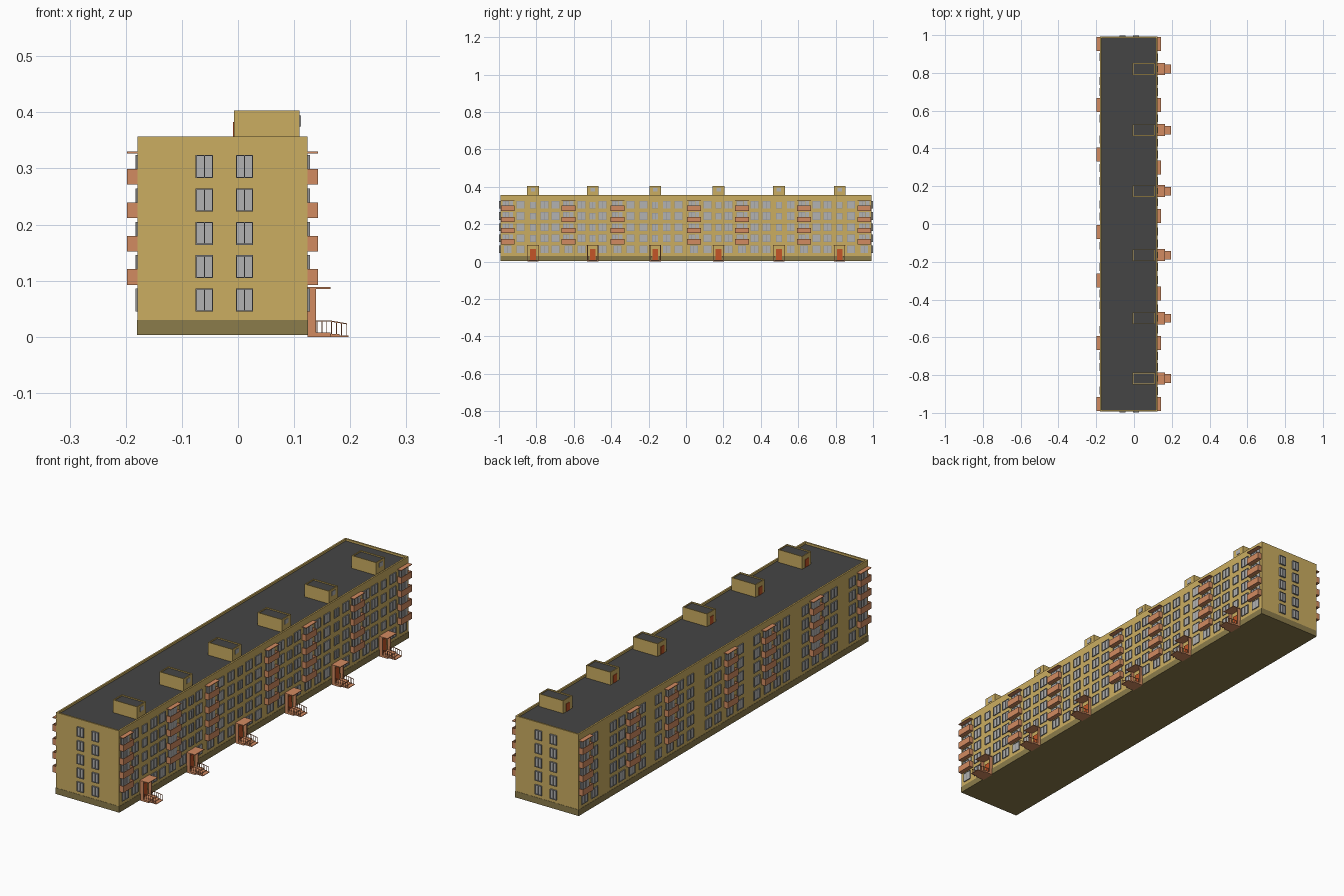
import bpy, bmesh

if "Cube" in bpy.data.objects:
    bpy.data.objects.remove(bpy.data.objects["Cube"])

XR, XL, YE = 0.124, -0.179, 0.992      # wall planes
FLOOR, Z0, WH = 0.0595, 0.045, 0.041   # storey pitch, first sill, window height
COL = {
    "ochre": (0.60, 0.42, 0.12, 1), "plinth": (0.26, 0.20, 0.07, 1),
    "roof": (0.06, 0.06, 0.06, 1), "orange": (0.65, 0.26, 0.12, 1),
    "red": (0.55, 0.09, 0.02, 1), "glass": (0.45, 0.45, 0.45, 1),
    "frame": (0.30, 0.30, 0.30, 1),
}
parts = {}


def box(name, col, x0, x1, y0, y1, z0, z1, dz=0):
    """Add a box to the named part; dz raises the x1 end to slope it."""
    bm = parts.setdefault((name, col), bmesh.new())
    v = [bm.verts.new((x, y, z + (dz if x == x1 else 0)))
         for z in (z0, z1) for x, y in ((x0, y0), (x1, y0), (x1, y1), (x0, y1))]
    for f in ((3, 2, 1, 0), (4, 5, 6, 7), (0, 1, 5, 4),
              (1, 2, 6, 5), (2, 3, 7, 6), (3, 0, 4, 7)):
        bm.faces.new([v[i] for i in f])


def wall_box(side, name, col, u0, u1, d0, d1, z0, z1):
    """Box on a wall: u along the wall, d outward from it."""
    if side == "right":
        box(name, col, XR + d0, XR + d1, u0, u1, z0, z1)
    elif side == "left":
        box(name, col, XL - d1, XL - d0, -u1, -u0, z0, z1)
    elif side == "back":
        box(name, col, u0, u1, YE + d0, YE + d1, z0, z1)
    else:
        box(name, col, u0, u1, -YE - d1, -YE - d0, z0, z1)


def window(side, u, z0, w=0.042, h=WH, d=0.004):
    a, b, t = u - w / 2, u + w / 2, 0.002
    wall_box(side, "window_panes", "glass", a + t, b - t, -0.001, d * 0.5, z0 + t, z0 + h - t)
    for p, q in ((a, a + t), (b - t, b), (u - t / 2, u + t / 2)):
        wall_box(side, "window_frames", "frame", p, q, 0, d, z0, z0 + h)
    for z in (z0, z0 + h - t):
        wall_box(side, "window_frames", "frame", a, b, 0, d, z, z + t)


def tray_roof(name, roof, x0, x1, y0, y1, z0, z1, depth, t):
    """Block with a dark roof sunk inside a parapet."""
    zr = z1 - depth
    box(name, "ochre", x0, x1, y0, y1, z0, zr - 0.001)
    box(roof, "roof", x0 + t, x1 - t, y0 + t, y1 - t, zr - 0.001, zr)
    for p, q in ((x0, x0 + t), (x1 - t, x1)):
        box(name + "_parapet", "ochre", p, q, y0, y1, zr - 0.001, z1)
    for p, q in ((y0, y0 + t), (y1 - t, y1)):
        box(name + "_parapet", "ochre", x0 + t, x1 - t, p, q, zr - 0.001, z1)


# Main block
tray_roof("main_block", "main_roof", XL, XR, -YE, YE, 0.03, 0.357, 0.009, 0.007)
box("plinth", "plinth", XL - 0.001, XR + 0.001, -YE - 0.001, YE + 0.001, 0.003, 0.03)

# Gable-end windows
for side in ("front", "back"):
    for k in range(5):
        for x in (-0.06, 0.0115):
            window(side, x, Z0 + k * FLOOR, 0.031, WH, 0.007)

# Long facades: balcony stacks and flat windows
balconies = (-0.953, -0.629, -0.367, 0.042, 0.300, 0.630, 0.957)
columns = (-0.885, -0.757, -0.698, -0.558, -0.447, -0.297, -0.227, -0.103,
           -0.04, 0.115, 0.228, 0.367, 0.43, 0.56, 0.698, 0.757, 0.882)
for side in ("right", "left"):
    for k in range(5):
        z = Z0 + k * FLOOR
        for u in columns:
            window(side, u, z)
        for u in balconies:
            if abs(u) > 0.9:
                u = 0.953 if u > 0 else -0.953
            if k == 0:
                window(side, u, z)
                continue
            window(side, u - 0.011, z, 0.036)
            # balcony door, floor slab and open-topped railing panels
            wall_box(side, "balcony_doors", "glass", u + 0.010, u + 0.028, 0, 0.003, z - 0.01, z + WH)
            b = 0.0925 + (k - 1) * FLOOR
            p, q = u - 0.037, u + 0.037
            wall_box(side, "balcony_floors", "orange", p, q, 0, 0.019, b, b + 0.004)
            wall_box(side, "balcony_panels", "orange", p, q, 0.0165, 0.019, b + 0.004, b + 0.028)
            for e in (p, q - 0.0025):
                wall_box(side, "balcony_panels", "orange", e, e + 0.0025, 0, 0.0165, b + 0.004, b + 0.028)
            if k == 4:
                wall_box(side, "balcony_canopies", "orange", p, q, 0, 0.019, 0.327, 0.330)

# Stairwells: entrance, landing windows and roof hut
for y in (-0.818, -0.499, -0.165, 0.174, 0.497, 0.821):
    for k in range(4):
        window("right", y, 0.105 + k * FLOOR, 0.032, 0.036)
    # entrance door and porch
    box("entrance_doors", "red", XR, XR + 0.004, y - 0.015, y + 0.015, 0.007, 0.066)
    for s in (-1, 1):
        c = y + s * 0.028
        box("porch_side_walls", "orange", XR, 0.139, c - 0.002, c + 0.002, 0.004, 0.086)
    box("porch_canopies", "orange", XR, 0.165, y - 0.032, y + 0.032, 0.0855, 0.0885)
    # steps with sloping handrails
    box("entrance_steps", "orange", XR, 0.165, y - 0.030, y + 0.030, 0, 0.008)
    box("entrance_steps", "orange", 0.165, 0.181, y - 0.023, y + 0.023, 0, 0.005)
    box("entrance_steps", "orange", 0.181, 0.197, y - 0.023, y + 0.023, 0, 0.0025)
    for s in (-1, 1):
        c = y + s * 0.0215
        box("handrails", "orange", 0.139, 0.165, c - 0.001, c + 0.001, 0.027, 0.029)
        box("handrails", "orange", 0.165, 0.194, c - 0.001, c + 0.001, 0.027, 0.029, -0.005)
        for i in range(7):
            x = 0.140 + i * 0.0087
            top = 0.0275 - max(0, x - 0.165) * 0.17
            box("handrail_posts", "orange", x, x + 0.0015, c - 0.0007, c + 0.0007, 0.002, top)
    # roof hut with door on one side and window on the other
    tray_roof("roof_hut", "roof_hut_top", -0.007, 0.110, y - 0.031, y + 0.031, 0.347, 0.403, 0.005, 0.004)
    box("roof_hut_doors", "red", -0.009, -0.007, y - 0.012, y + 0.012, 0.349, 0.383)
    box("roof_hut_windows", "glass", 0.110, 0.112, y - 0.012, y + 0.012, 0.375, 0.394)

# Turn the collected parts into objects
for (name, col), bm in parts.items():
    mesh = bpy.data.meshes.new(name)
    bm.to_mesh(mesh)
    bm.free()
    mat = bpy.data.materials.get(col) or bpy.data.materials.new(col)
    mat.diffuse_color = COL[col]
    mat.use_nodes = True
    mat.node_tree.nodes["Principled BSDF"].inputs["Base Color"].default_value = mat.diffuse_color
    mesh.materials.append(mat)
    bpy.context.collection.objects.link(bpy.data.objects.new(name, mesh))
